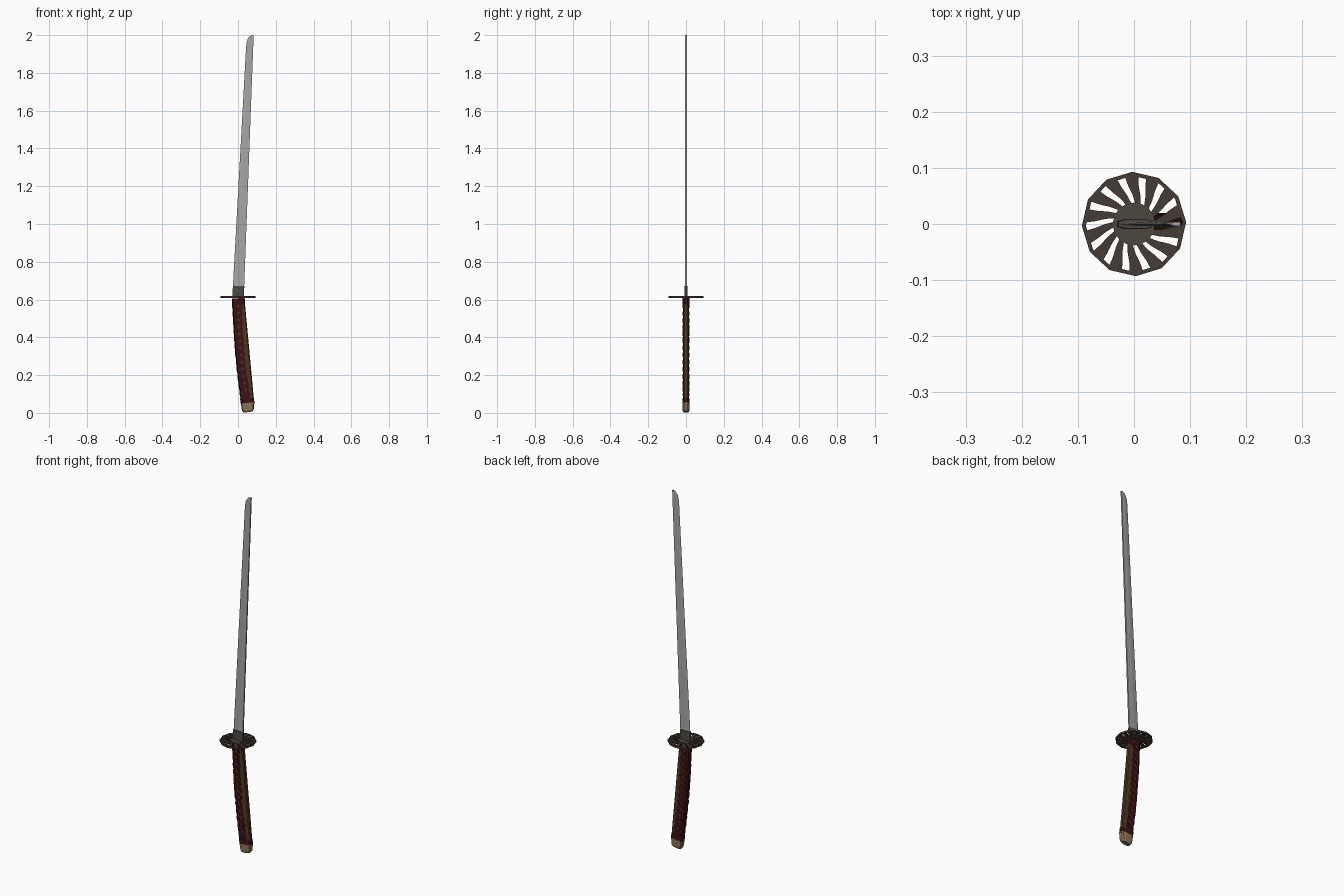
import bpy, bmesh, math

if "Cube" in bpy.data.objects:
    bpy.data.objects.remove(bpy.data.objects["Cube"])

def mat(name, c):
    m = bpy.data.materials.new(name)
    m.diffuse_color = (*c, 1)
    m.use_nodes = True
    m.node_tree.nodes["Principled BSDF"].inputs["Base Color"].default_value = m.diffuse_color
    return m

STEEL = mat("blade_steel", (0.38, 0.38, 0.38))
IRON = mat("dark_iron", (0.06, 0.043, 0.035))
COLLAR = mat("collar_metal", (0.075, 0.062, 0.05))
RED = mat("dark_red_wrap", (0.045, 0.006, 0.007))
BROWN = mat("brown_core", (0.075, 0.038, 0.015))
SPOT = mat("wrap_diamond", (0.09, 0.03, 0.02))
TAN = mat("pommel_tan", (0.27, 0.18, 0.105))

def make(name, verts, faces, material):
    me = bpy.data.meshes.new(name)
    me.from_pydata(verts, [], faces)
    bm = bmesh.new()
    bm.from_mesh(me)
    bmesh.ops.recalc_face_normals(bm, faces=bm.faces)
    bm.to_mesh(me)
    bm.free()
    me.materials.append(material)
    ob = bpy.data.objects.new(name, me)
    bpy.context.collection.objects.link(ob)
    return ob

def loft(name, rings, material, closed=False):
    """Skin equal-length rings; cap the ends unless the rings form a loop."""
    n, k = len(rings[0]), len(rings)
    verts = [p for r in rings for p in r]
    faces = []
    for i in range(k if closed else k - 1):
        a, b = i * n, ((i + 1) % k) * n
        faces += [(a + j, a + (j + 1) % n, b + (j + 1) % n, b + j) for j in range(n)]
    if not closed:
        faces += [tuple(range(n)), tuple(range((k - 1) * n, k * n))]
    return make(name, verts, faces, material)

def oval(x0, x1, hy, z, tilt=0.0, n=12):
    """Rounded rectangle section from x0 to x1, half depth hy."""
    c, h, pts = (x0 + x1) / 2, (x1 - x0) / 2, []
    for j in range(n):
        a = 2 * math.pi * (j + 0.5) / n
        f = lambda v: math.copysign(abs(v) ** 0.55, v)
        x = f(math.cos(a)) * h / 0.98
        pts.append((c + x, f(math.sin(a)) * hy / 0.98, z + tilt * x))
    return pts

# Handle outline: curved left side, straight right side
TOP, LOW = 0.607, 0.05
def left(z):
    t = (TOP - z) / (TOP - LOW)
    return -0.032 + 0.012 * t + 0.036 * t * t
def right(z):
    return 0.034 + 0.052 * (TOP - z) / (TOP - LOW)
def wrap_width(z):
    t = (TOP - z) / (TOP - LOW)
    return 0.065 - 0.006 * math.sin(math.pi * t)

# Blade: sharp edge on the left, spine on the right
def blade_ring(z, x0, zl=None):
    xr = 0.032 + 0.051 * (z - 0.65) / 1.35
    zl = z if zl is None else zl
    xm, zm = x0 + (xr - x0) * 0.45, zl + (z - zl) * 0.6
    return [(x0, 0, zl), (xm, -0.0035, zm), (xr, -0.004, z),
            (xr, 0.004, z), (xm, 0.0035, zm)]
rings = []
for i in range(9):
    z = 0.63 + i * 1.31 / 8
    rings.append(blade_ring(z, -0.028 + 0.072 * (z - 0.65) / 1.31))
rings += [blade_ring(1.97, 0.046, 1.962), blade_ring(1.988, 0.052, 1.981),
          blade_ring(2.0, 0.063, 1.995)]
loft("blade", rings, STEEL)

# Collar at the blade base
loft("blade_collar", [oval(-0.03, 0.033, 0.009, 0.615, 0, 8),
                      oval(-0.028, 0.034, 0.008, 0.672, 0, 8)], COLLAR)

# Guard: twelve-sided rim, curved spokes and hub
GZ = 0.614
rim = []
for i in range(12):
    a = math.radians(30 * i + 2)
    rim.append([(r * math.cos(a), r * math.sin(a), GZ + dz)
                for r, dz in ((0.093, -0.005), (0.093, 0.005), (0.086, 0.005), (0.086, -0.005))])
loft("guard_rim", rim, IRON, closed=True)

SPOKES = 14
for s in range(SPOKES):
    rings = []
    for t in (0, 0.33, 0.66, 1):
        r = 0.034 + 0.054 * t
        a = 2 * math.pi * s / SPOKES + 0.28 * math.sin(t * math.pi / 2)
        w = 0.13 + 0.01 * t
        rings.append([(r * math.cos(a + d), r * math.sin(a + d), GZ + dz)
                      for d, dz in ((-w, -0.004), (w, -0.004), (w, 0.004), (-w, 0.004))])
    loft(f"guard_spoke_{s + 1}", rings, IRON)

hub = [[(0.038 * math.cos(math.pi * j / 8), 0.038 * math.sin(math.pi * j / 8), z)
        for j in range(16)] for z in (GZ - 0.006, GZ + 0.006)]
loft("guard_hub", hub, COLLAR)

# Handle core: brown back that fills to the straight right side
zs = [0.075 + (0.575 - 0.075) * i / 10 for i in range(11)]
loft("handle_core", [oval(left(z) + 0.02, right(z), 0.0155, z, 0.08) for z in zs], BROWN)

# Cord wrap: ridged red sleeve along the curved side
CELLS = 13
rings = []
for i in range(2 * CELLS + 1):
    z = LOW + 0.005 + (TOP - LOW - 0.005) * i / (2 * CELLS)
    d = 0.0025 if i % 2 else 0
    rings.append(oval(left(z) + d, left(z) + wrap_width(z), 0.0175 - d * 0.6, z, 0.08))
loft("handle_wrap", rings, RED)

# End bands of the wrap
for name, z0, z1 in (("upper_band", 0.572, 0.606), ("lower_band", 0.05, 0.078)):
    loft(name, [oval(left(z) - 0.001, right(z) + 0.001, 0.018, z, 0.08)
                for z in (z0, z1)], RED)

# Crossed cords and diamonds on the front and back of the wrap
def plate(name, pts, y, material):
    loft(name, [[(x, y * s, z) for x, z in pts] for s in (0.9, 1)], material)

step = (0.565 - 0.085) / CELLS
for side, sy in (("front", -1), ("back", 1)):
    for i in range(CELLS):
        z = 0.085 + step * (i + 0.5)
        cx = left(z) + wrap_width(z) * 0.5
        h = step / 2
        for k in (-1, 1):
            w = 0.02
            plate(f"{side}_cord_{i + 1}_{'a' if k < 0 else 'b'}",
                  [(cx - w, z - k * h - 0.005), (cx + w, z + k * h - 0.005),
                   (cx + w, z + k * h + 0.005), (cx - w, z - k * h + 0.005)],
                  sy * 0.0195, RED)
        zd = z + h
        plate(f"{side}_diamond_{i + 1}",
              [(cx - 0.009, zd), (cx, zd - 0.01), (cx + 0.009, zd), (cx, zd + 0.01)],
              sy * 0.0188, SPOT)

# Pommel cap
loft("pommel", [oval(0.029, 0.076, 0.013, 0.004, 0.12),
                oval(0.022, 0.083, 0.018, 0.014, 0.12),
                oval(0.015, 0.087, 0.0195, 0.053, 0.12)], TAN)
